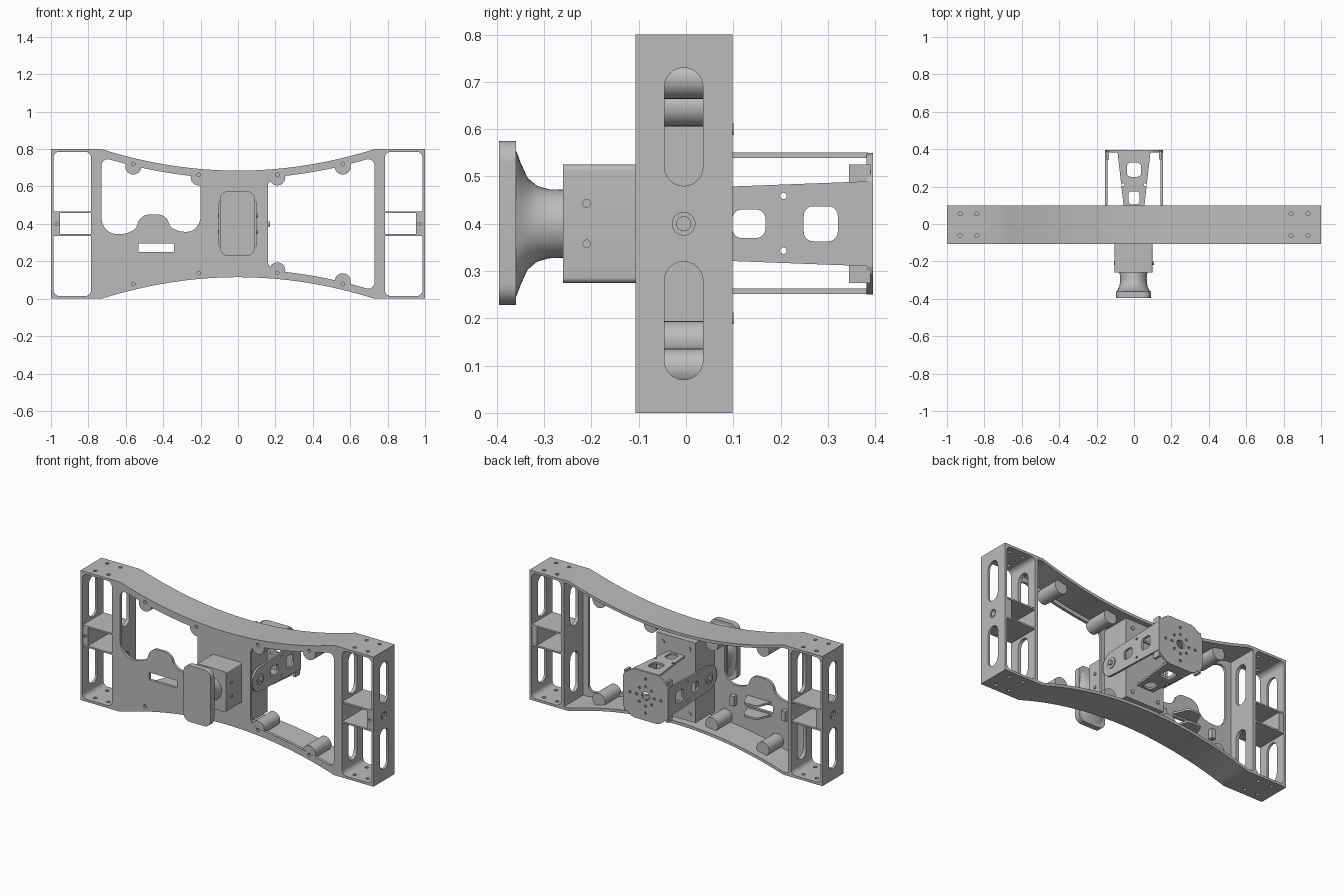
import bpy, bmesh, math
from mathutils import Vector

if "Cube" in bpy.data.objects:
    bpy.data.objects.remove(bpy.data.objects["Cube"], do_unlink=True)

grey = bpy.data.materials.new("plain_grey")
grey.use_nodes = True
grey.diffuse_color = (0.5, 0.5, 0.5, 1)
grey.node_tree.nodes["Principled BSDF"].inputs["Base Color"].default_value = (0.5, 0.5, 0.5, 1)

parts = []
FRONT, BACK, MID = -0.107, 0.098, 0.4
SIDES = (-1, 1)


def add_mesh(name, bm):
    bmesh.ops.recalc_face_normals(bm, faces=bm.faces)
    mesh = bpy.data.meshes.new(name)
    bm.to_mesh(mesh)
    bm.free()
    mesh.materials.append(grey)
    ob = bpy.data.objects.new(name, mesh)
    bpy.context.collection.objects.link(ob)
    parts.append(ob)
    return ob


def prism(name, pts, axis, a, b):
    """Extrude a 2D outline from a to b along an axis."""
    place = {"x": lambda p, t: (t, p[0], p[1]),
             "y": lambda p, t: (p[0], t, p[1]),
             "z": lambda p, t: (p[0], p[1], t)}[axis]
    bm = bmesh.new()
    lo = [bm.verts.new(place(p, a)) for p in pts]
    hi = [bm.verts.new(place(p, b)) for p in pts]
    n = len(pts)
    bm.faces.new(lo)
    bm.faces.new(hi)
    for i in range(n):
        j = (i + 1) % n
        bm.faces.new((lo[i], lo[j], hi[j], hi[i]))
    return add_mesh(name, bm)


def rounded(pts, steps=6):
    """Round the corners of (u, v, radius) points."""
    out = []
    n = len(pts)
    for i, (u, v, r) in enumerate(pts):
        p = Vector((u, v))
        if not r:
            out.append(p)
            continue
        ends = []
        for q in (pts[i - 1], pts[(i + 1) % n]):
            d = Vector(q[:2]) - p
            ends.append(p + d.normalized() * min(r, d.length * (0.48 if q[2] else 0.9)))
        for k in range(steps + 1):
            t = k / steps
            w = 2 * t * (1 - t) * 0.85
            e = (1 - w) / ((1 - t) ** 2 + t ** 2)
            out.append(ends[0] * (1 - t) ** 2 * e + p * w + ends[1] * t ** 2 * e)
    return out


def rect(u, v, w, h, r=0):
    return rounded([(u + a * w / 2, v + b * h / 2, r)
                    for a, b in ((-1, -1), (1, -1), (1, 1), (-1, 1))])


def circle(u, v, r, n=24):
    return [(u + r * math.cos(math.tau * i / n), v + r * math.sin(math.tau * i / n)) for i in range(n)]


def stadium(u, v, w, h):
    r, c = w / 2, h / 2 - w / 2
    arc = [math.pi * i / 12 for i in range(13)]
    return ([(u + r * math.cos(t), v + c + r * math.sin(t)) for t in arc] +
            [(u - r * math.cos(t), v - c - r * math.sin(t)) for t in arc])


def box(name, x0, x1, y0, y1, z0, z1):
    return prism(name, rect((x0 + x1) / 2, (z0 + z1) / 2, x1 - x0, z1 - z0), "y", y0, y1)


def cut(ob, *holes):
    """Cut prisms (outline, axis, start, end) out of an object."""
    for hole in holes:
        tool = prism("cutter", *hole)
        mod = ob.modifiers.new("cut", "BOOLEAN")
        mod.operation, mod.solver, mod.object = "DIFFERENCE", "EXACT", tool
        bpy.context.view_layer.update()
        mesh = bpy.data.meshes.new_from_object(ob.evaluated_get(bpy.context.evaluated_depsgraph_get()))
        ob.modifiers.clear()
        ob.data = mesh
        parts.remove(tool)
        bpy.data.objects.remove(tool, do_unlink=True)


def arch(x, inset=0.0):
    return 0.685 + 0.115 * min(1, abs(x) / 0.73) ** 2 - inset


def span(a, b, n):
    return [a + (b - a) * i / n for i in range(n + 1)]


# Bow-tie frame: solid outline hollowed from behind
def bow(half, inset):
    xs = [-half] + span(-0.73, 0.73, 32) + [half]
    return [(x, arch(x, inset)) for x in xs] + [(x, 0.8 - arch(x, inset)) for x in reversed(xs)]


frame = prism("frame", bow(1, 0), "y", FRONT, BACK)
cut(frame, (bow(0.765, 0.018), "y", FRONT + 0.017, 0.2))

# Front openings: large one on the left half, lobed one on the right half
xs = span(0.16, 0.73, 9)
top = [(x, arch(x, 0.042), 0.05 if i in (0, 9) else 0) for i, x in enumerate(xs)]
low = [(x, 0.8 - z, r) for x, z, r in reversed(top)]
cut(frame, (rounded(top + low), "y", -0.2, 0))
xs = span(-0.2, -0.73, 9)
top = [(x, arch(x, 0.042), 0.05 if i in (0, 9) else 0) for i, x in enumerate(xs)]
lobes = [(-0.73, 0.345, 0.09), (-0.55, 0.345, 0.09), (-0.525, 0.45, 0.05),
         (-0.38, 0.45, 0.05), (-0.36, 0.36, 0.08), (-0.2, 0.355, 0.09)]
cut(frame, (rounded(top + lobes), "y", -0.2, 0),
    (rect(-0.437, 0.273, 0.19, 0.045), "y", -0.2, 0))

# End boxes: open front to back, slotted walls, pivot and screw holes
for s in SIDES:
    ends = sorted((s * 0.7, s * 1.1))
    cut(frame, (rect(s * 0.886, MID, 0.2, 0.77, 0.03), "y", -0.2, 0.2))
    for z in (0.195, 0.605):
        cut(frame, (stadium(-0.005, z, 0.082, 0.25), "x", *ends))
    cut(frame, (circle(-0.005, MID, 0.024), "x", *sorted((s * 0.97, s * 1.1))))
    for x in (0.84, 0.93):
        for y in (-0.062, 0.055):
            cut(frame, (circle(s * x, y, 0.011, 12), "z", -0.1, 0.9))
    # Shelves and the block between them
    for z in (0.34, 0.462):
        box("end_shelf", *sorted((s * 0.78, s * 0.99)), FRONT + 0.002, BACK - 0.002, z - 0.005, z + 0.005)
    block = box("pivot_block", *sorted((s * 0.952, s * 0.988)), FRONT + 0.004, BACK - 0.004, 0.343, 0.46)
    cut(block, (circle(s * 0.97, MID, 0.009, 12), "y", -0.2, -0.07))
    prism("pivot_pin", circle(-0.005, MID, 0.016), "x", *sorted((s * 0.97, s * 0.997)))

# Screw bosses running along the arches
for x, drop, r in ((0.56, 0.046, 0.043), (0.21, 0.046, 0.043)):
    for s in SIDES:
        for up in SIDES:
            z = MID + up * (arch(x) - drop - MID)
            boss = prism("screw_boss", circle(s * x, z, r), "y", FRONT + 0.001, 0.05)
            hole = (circle(s * x, z + up * 0.014, 0.01, 12), "y", -0.2, -0.07)
            cut(boss, hole)
            cut(frame, hole)

# Fins and lugs behind the slotted half
for z in (0.235, 0.312):
    prism("slot_fin", rounded([(-0.52, -0.1, 0), (-0.35, -0.1, 0), (-0.39, 0.0, 0.02), (-0.48, 0.0, 0.02)]),
          "z", z - 0.006, z + 0.006)
for x in (-0.27, -0.62):
    box("plate_lug", x - 0.015, x + 0.015, -0.095, -0.06, 0.24, 0.3)

# Central motor housing
housing = box("motor_housing", -0.13, 0.135, FRONT + 0.005, 0.094, 0.155, 0.648)
for x in (-0.09, 0.09):
    for z in (0.2, 0.6):
        prism("housing_screw", circle(x, z, 0.012, 12), "y", 0.09, 0.1)

# Front drive box, flared neck and contact pad
drive = prism("drive_box", rect(-0.002, MID, 0.204, 0.25, 0.012), "y", -0.26, FRONT + 0.01)
for z in (0.358, 0.443):
    for s in SIDES:
        prism("drive_screw", circle(-0.21, z, 0.009, 12), "x", *sorted((s * 0.08, s * 0.106)))

bm = bmesh.new()
rings = []
for y, rx, rz, power in ((-0.255, 0.075, 0.072, 1), (-0.29, 0.071, 0.073, 1), (-0.315, 0.072, 0.08, 1),
                         (-0.335, 0.076, 0.097, 0.9), (-0.35, 0.083, 0.13, 0.75), (-0.363, 0.09, 0.165, 0.55)):
    ring = []
    for i in range(40):
        c, n = math.cos(math.tau * i / 40), math.sin(math.tau * i / 40)
        ring.append(bm.verts.new((-0.003 + rx * math.copysign(abs(c) ** power, c), y,
                                  MID + rz * math.copysign(abs(n) ** power, n))))
    rings.append(ring)
for a, b in zip(rings, rings[1:]):
    for i in range(40):
        j = (i + 1) % 40
        bm.faces.new((a[i], a[j], b[j], b[i]))
bm.faces.new(rings[0])
bm.faces.new(rings[-1])
add_mesh("pad_neck", bm)
prism("contact_pad", rect(-0.003, 0.402, 0.186, 0.347, 0.045), "y", -0.395, -0.36)

# Rear bracket: side arms with rounded pivots
for s in SIDES:
    lim = sorted((s * 0.1, s * 0.2))
    nose = [(-0.005 + 0.075 * math.cos(t), MID + 0.075 * math.sin(t))
            for t in span(math.pi / 2, 1.5 * math.pi, 14)]
    arm = prism("side_arm", nose + [(0.393, 0.31), (0.393, 0.49)], "x", *sorted((s * 0.143, s * 0.155)))
    cut(arm, (rect(0.133, MID, 0.07, 0.06, 0.02), "x", *lim),
        (rect(0.285, MID, 0.072, 0.074, 0.02), "x", *lim),
        (circle(0.206, 0.459, 0.007, 12), "x", *lim), (circle(0.206, 0.343, 0.007, 12), "x", *lim))
    prism("arm_pivot", circle(-0.005, MID, 0.032), "x", *sorted((s * 0.125, s * 0.16)))
    prism("arm_pin", circle(-0.005, MID, 0.014), "x", *sorted((s * 0.15, s * 0.17)))
    # Corner lips of the end plate
    for up in SIDES:
        z0, z1 = sorted((MID + up * 0.085, MID + up * 0.125))
        box("corner_lip", *sorted((s * 0.135, s * 0.15)), 0.345, 0.39, z0, z1)

# Rear bracket: upper and lower arms
for z in (0.257, 0.545):
    arm = prism("cross_arm", [(-0.055, 0.09), (0.055, 0.09), (0.088, 0.385), (-0.088, 0.385)],
                "z", z - 0.006, z + 0.006)
    cut(arm, (rect(0, 0.29, 0.075, 0.075, 0.02), "z", 0, 1), (rect(0, 0.14, 0.06, 0.07, 0.02), "z", 0, 1),
        (circle(-0.06, 0.21, 0.008, 12), "z", 0, 1), (circle(0.06, 0.21, 0.008, 12), "z", 0, 1))

# Rear bracket: end plate with a ring of screw holes
end = prism("end_plate", rounded([(a * x, MID + b * z, 0.02) for a, b, x, z in (
    (-1, -1, 0.09, 0.15), (1, -1, 0.09, 0.15), (1, -1, 0.155, 0.1), (1, 1, 0.155, 0.1),
    (1, 1, 0.09, 0.15), (-1, 1, 0.09, 0.15), (-1, 1, 0.155, 0.1), (-1, -1, 0.155, 0.1))]), "y", 0.382, 0.395)
cut(end, (circle(0, MID, 0.026), "y", 0.3, 0.5))
for u, v in circle(0, MID, 0.06, 8) + circle(0, MID, 0.105, 4):
    cut(end, (circle(u, v, 0.008, 10), "y", 0.3, 0.5))

# Smooth rounded faces and keep edges crisp
bpy.ops.object.select_all(action="DESELECT")
for ob in parts:
    ob.select_set(True)
bpy.context.view_layer.objects.active = frame
bpy.ops.object.shade_smooth_by_angle(angle=math.radians(30))
